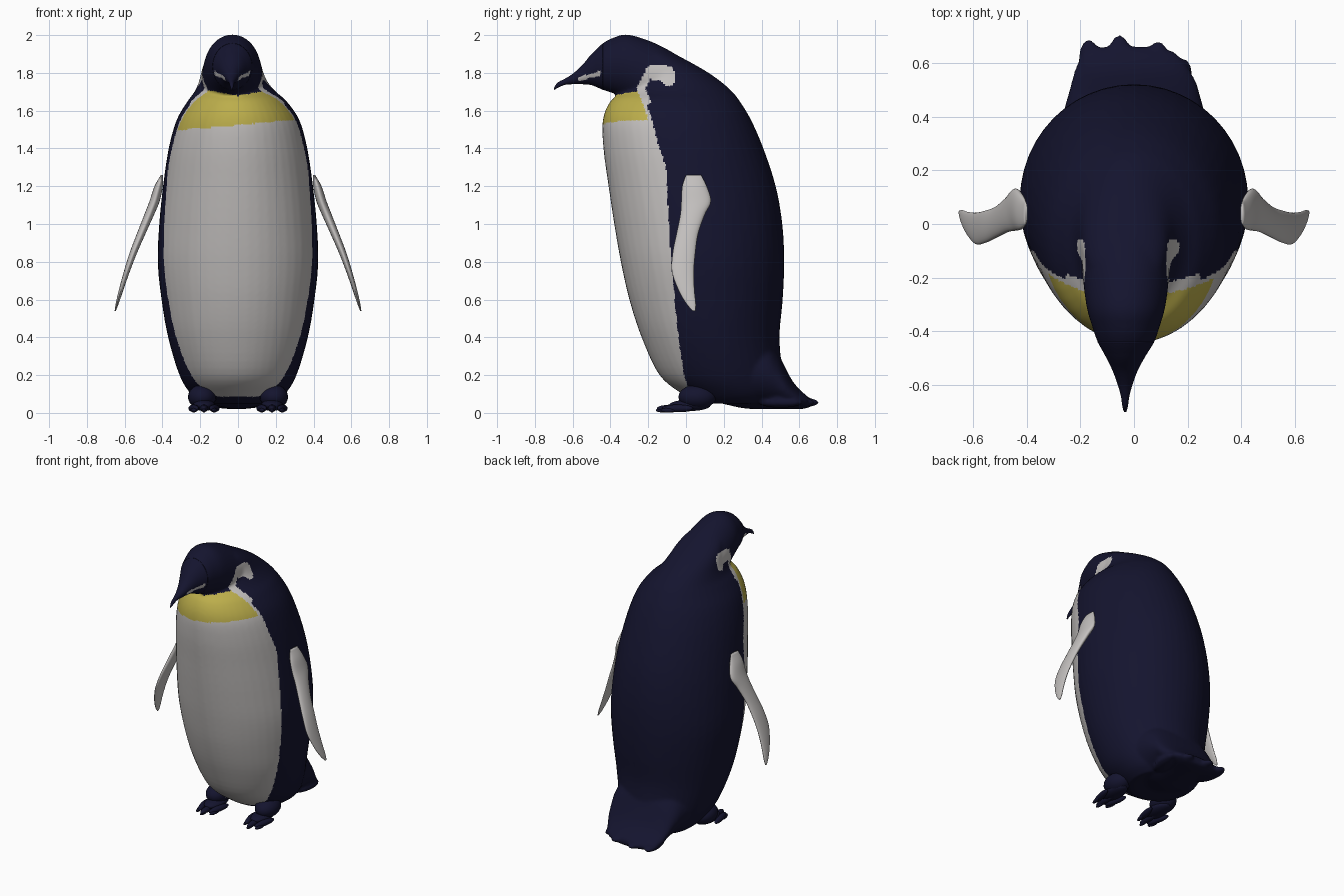
import bpy, bmesh, math
from mathutils import Vector, Matrix


def material(name, rgb):
    m = bpy.data.materials.new(name)
    m.diffuse_color = (*rgb, 1)
    return m


NAVY = material("navy feathers", (0.007, 0.007, 0.028))
WHITE = material("off white", (0.54, 0.52, 0.51))
YELLOW = material("throat yellow", (0.50, 0.42, 0.07))


def spline(rows, t):
    """Smooth interpolation through the rows of a ring table."""
    i = min(int(t), len(rows) - 2)
    u = t - i
    p = [rows[max(0, min(len(rows) - 1, i + k))] for k in (-1, 0, 1, 2)]
    return [0.5 * (2 * b + (c - a) * u + (2 * a - 5 * b + 4 * c - d) * u * u
                   + (3 * b - a - 3 * c + d) * u ** 3) for a, b, c, d in zip(*p)]


def loft(bm, rows, axis, sub=5, n=48, side=1):
    """Elliptical rings: position, low, high, half width, x centre."""
    rings = []
    for k in range((len(rows) - 1) * sub + 1):
        t, lo, hi, hw, cx = spline(rows, k / sub)
        ring = []
        for j in range(n):
            a = 2 * math.pi * j / n
            x = side * (cx + max(hw, 0.002) * math.cos(a))
            v = (lo + hi) / 2 + (hi - lo) / 2 * math.sin(a)
            ring.append(bm.verts.new((x, v, t) if axis == 'z' else (x, t, v)))
        rings.append(ring)
    for r, s in zip(rings, rings[1:]):
        for j in range(n):
            bm.faces.new((r[j], r[(j + 1) % n], s[(j + 1) % n], s[j]))
    bm.faces.new(rings[0])
    bm.faces.new(rings[-1])


def blob(bm, centre, radii, turn=0):
    mat = (Matrix.Translation(centre) @ Matrix.Rotation(turn, 4, 'Z')
           @ Matrix.Diagonal((*radii, 1)))
    bmesh.ops.create_uvsphere(bm, u_segments=20, v_segments=12, radius=1, matrix=mat)


def finish(bm, name, mats):
    bmesh.ops.recalc_face_normals(bm, faces=bm.faces[:])
    me = bpy.data.meshes.new(name)
    bm.to_mesh(me)
    bm.free()
    for m in mats:
        me.materials.append(m)
    ob = bpy.data.objects.new(name, me)
    bpy.context.collection.objects.link(ob)
    me.shade_smooth()
    return ob


def near(y, z, path, r):
    """True when (y, z) lies within r of a side-view path."""
    p = Vector((y, z))
    for a, b in zip(path, path[1:]):
        a, b = Vector(a), Vector(b)
        u = max(0, min(1, (p - a).dot(b - a) / (b - a).length_squared))
        if (p - a.lerp(b, u)).length < r:
            return True
    return False


# height -> y of the edge between pale front and dark back
EDGE = [(0.08, 0.03), (0.2, -0.01), (0.4, -0.04), (0.8, -0.08), (1.3, -0.105),
        (1.4, -0.14), (1.55, -0.18), (1.65, -0.215), (1.75, -0.25)]


def edge(z):
    for (z0, y0), (z1, y1) in zip(EDGE, EDGE[1:]):
        if z <= z1:
            return y0 + (y1 - y0) * (z - z0) / (z1 - z0)
    return -9


def paint(x, y, z):
    side = abs(x + 0.025)
    if near(y, z, [(-0.56, 1.77), (-0.46, 1.797)], 0.011):
        return 1                                        # beak stripe
    if side > 0.08:                                     # ear patch and neck streak
        if near(y, z, [(-0.18, 1.803), (-0.10, 1.80), (-0.092, 1.77)], 0.039):
            return 1
        if near(y, z, [(-0.20, 1.79), (-0.24, 1.72), (-0.21, 1.65)], 0.022):
            return 1
    if 0.085 < z < 1.68 + 0.18 * abs(x) and y < edge(z):
        if z > 1.525 + 0.09 * x and y < edge(z) - 0.018:
            return 2                                    # throat band
        return 1                                        # belly
    return 0


def colour(ob):
    for f in ob.data.polygons:
        f.material_index = paint(*f.center)


# body, head and tail, fused into one smooth skin
bm = bmesh.new()
loft(bm, [(0.05, 0.06, 0.45, 0.19, 0), (0.10, -0.02, 0.50, 0.25, 0),
          (0.20, -0.14, 0.51, 0.31, 0), (0.40, -0.235, 0.495, 0.37, 0),
          (0.60, -0.30, 0.512, 0.405, 0), (0.80, -0.345, 0.52, 0.425, 0),
          (1.00, -0.38, 0.51, 0.417, 0), (1.20, -0.41, 0.475, 0.397, 0),
          (1.40, -0.437, 0.41, 0.367, 0), (1.55, -0.44, 0.345, 0.325, 0),
          (1.65, -0.40, 0.285, 0.262, -0.005), (1.70, -0.33, 0.245, 0.215, -0.015),
          (1.75, -0.29, 0.19, 0.183, -0.025), (1.80, -0.27, 0.12, 0.165, -0.03),
          (1.85, -0.27, 0.035, 0.15, -0.03), (1.90, -0.28, -0.06, 0.12, -0.03),
          (1.95, -0.30, -0.16, 0.06, -0.03)], 'z')
HEAD = [(-0.70, 1.708, 1.718, 0.004, -0.033), (-0.68, 1.72, 1.748, 0.010, -0.033),
        (-0.64, 1.737, 1.77, 0.016, -0.033), (-0.60, 1.74, 1.795, 0.027, -0.033),
        (-0.55, 1.74, 1.84, 0.045, -0.033), (-0.50, 1.735, 1.90, 0.070, -0.032),
        (-0.44, 1.71, 1.957, 0.105, -0.03), (-0.38, 1.69, 1.988, 0.126, -0.03),
        (-0.31, 1.66, 2.003, 0.146, -0.03), (-0.20, 1.60, 1.972, 0.16, -0.03),
        (-0.10, 1.60, 1.925, 0.162, -0.03), (0.0, 1.60, 1.865, 0.145, -0.03),
        (0.10, 1.65, 1.80, 0.08, -0.03)]
loft(bm, HEAD[3:], 'y')
loft(bm, [(0.15, 0.06, 0.40, 0.24, 0), (0.30, 0.025, 0.42, 0.27, 0),
          (0.42, 0.02, 0.40, 0.26, 0), (0.48, 0.02, 0.33, 0.245, 0),
          (0.52, 0.02, 0.25, 0.235, 0), (0.56, 0.02, 0.175, 0.22, -0.005),
          (0.60, 0.02, 0.125, 0.20, -0.01), (0.64, 0.025, 0.09, 0.165, -0.015),
          (0.66, 0.035, 0.07, 0.10, -0.02)], 'y')
for x, y, turn in [(-0.155, 0.57, 0.15), (-0.05, 0.587, 0.05),
                   (0.08, 0.565, -0.1), (0.165, 0.50, -0.2)]:
    blob(bm, (x, y, 0.055), (0.05, 0.12, 0.028), turn)   # tail feather tips
body = finish(bm, "body", [NAVY, WHITE, YELLOW])
mod = body.modifiers.new("fuse", 'REMESH')
mod.mode = 'VOXEL'
mod.voxel_size = 0.0105
mod = body.modifiers.new("soften", 'SMOOTH')
mod.factor = 0.5
mod.iterations = 6
skin = bpy.data.meshes.new_from_object(
    body.evaluated_get(bpy.context.evaluated_depsgraph_get()))
body.modifiers.clear()
body.data = skin
skin.materials.clear()
for m in (NAVY, WHITE, YELLOW):
    skin.materials.append(m)
skin.shade_smooth()
colour(body)

# beak
bm = bmesh.new()
loft(bm, HEAD[:7], 'y', sub=10)
beak = finish(bm, "beak", [NAVY, WHITE, YELLOW])
colour(beak)

for side, label in ((1, "right"), (-1, "left")):
    # flipper
    bm = bmesh.new()
    loft(bm, [(1.26, 0.0, 0.08, 0.006, 0.402), (1.20, -0.02, 0.11, 0.022, 0.42),
              (1.12, -0.025, 0.132, 0.027, 0.442), (1.05, -0.03, 0.10, 0.026, 0.47),
              (0.95, -0.05, 0.065, 0.023, 0.512), (0.85, -0.07, 0.05, 0.02, 0.553),
              (0.75, -0.075, 0.042, 0.016, 0.588), (0.65, -0.04, 0.045, 0.012, 0.619),
              (0.58, 0.0, 0.052, 0.008, 0.639), (0.54, 0.035, 0.05, 0.003, 0.65)],
         'z', n=28, side=side)
    finish(bm, label + "_flipper", [WHITE])

    # foot: ankle, pad and three clawed toes
    bm = bmesh.new()
    blob(bm, (side * 0.19, 0.06, 0.085), (0.075, 0.10, 0.065))
    blob(bm, (side * 0.18, 0.02, 0.04), (0.06, 0.11, 0.03))
    for x, y in ((0.125, -0.095), (0.18, -0.13), (0.235, -0.105)):
        a = math.atan2(side * (0.18 - x), 0.25)
        blob(bm, (side * x, y + 0.06, 0.024), (0.021, 0.085, 0.02), a)
        blob(bm, (side * x, y + 0.01, 0.014), (0.012, 0.04, 0.012), a)
    finish(bm, label + "_foot", [NAVY])
